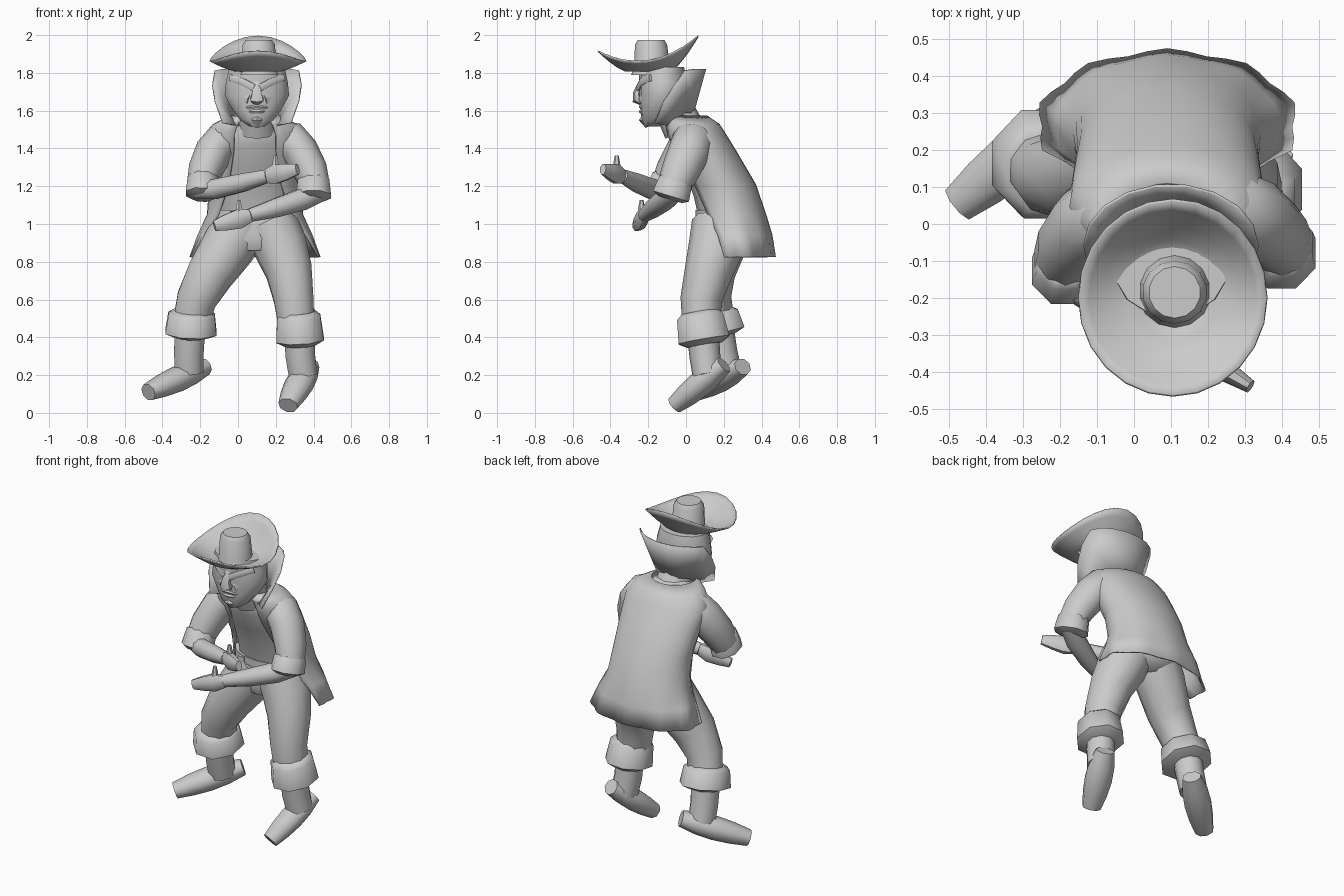
import bpy, bmesh
from math import sin, cos, pi, radians
from mathutils import Vector

default_cube = bpy.data.objects.get("Cube")
if default_cube:
    bpy.data.objects.remove(default_cube)

grey = bpy.data.materials.new("plain grey")
grey.use_nodes = True
tone = (0.6, 0.6, 0.6, 1)
grey.diffuse_color = tone
grey.node_tree.nodes["Principled BSDF"].inputs["Base Color"].default_value = tone
UP = Vector((0, 0, 1))
ACROSS = Vector((1, 0, 0))
DEPTH = Vector((0, 1, 0))


def loft(name, rings, closed=True, caps=True, thickness=0):
    """Skin a list of equally long point rings."""
    bm = bmesh.new()
    rows = [[bm.verts.new(point) for point in ring] for ring in rings]
    count = len(rows[0])
    for lower, upper in zip(rows, rows[1:]):
        for i in range(count if closed else count - 1):
            j = (i + 1) % count
            bm.faces.new((lower[i], lower[j], upper[j], upper[i]))
    if caps:
        bm.faces.new(rows[0][::-1])
        bm.faces.new(rows[-1])
    bmesh.ops.recalc_face_normals(bm, faces=bm.faces)
    mesh = bpy.data.meshes.new(name)
    bm.to_mesh(mesh)
    bm.free()
    mesh.materials.append(grey)
    ob = bpy.data.objects.new(name, mesh)
    bpy.context.collection.objects.link(ob)
    if thickness:
        shell = ob.modifiers.new("thickness", 'SOLIDIFY')
        shell.thickness = thickness
        shell.offset = 0
    bpy.ops.object.select_all(action='DESELECT')
    ob.select_set(True)
    bpy.context.view_layer.objects.active = ob
    bpy.ops.object.shade_smooth_by_angle(angle=radians(50))


def ellipse(centre, u, v, sides):
    turns = [2 * pi * (i + .5) / sides for i in range(sides)]
    return [centre + u * cos(q) + v * sin(q) for q in turns]


def tube(name, path, radii, ref=ACROSS, aspect=1, sides=10):
    """Rings square to a path; aspect widens or narrows them across ref."""
    path = [Vector(point) for point in path]
    rings = []
    for k, (point, radius) in enumerate(zip(path, radii)):
        along = (path[min(k + 1, len(path) - 1)] - path[max(k - 1, 0)]).normalized()
        u = (ref - along * ref.dot(along)).normalized() * radius
        rings.append(ellipse(point, u, along.cross(u) * aspect, sides))
    loft(name, rings)


def stack(name, x, levels, sides=14):
    """Level rings: each gives y, z, half width and half depth."""
    loft(name, [ellipse(Vector((x, y, z)), ACROSS * wide, DEPTH * deep, sides)
                for y, z, wide, deep in levels])


def between(start, end, steps):
    start, end = Vector(start), Vector(end)
    return [start.lerp(end, i / (steps - 1)) for i in range(steps)]


def cuff(name, top, bottom, radius):
    """Turned-back roll with bevelled rims."""
    start, end = Vector(top), Vector(bottom)
    path = [start.lerp(end, t) for t in (0, .15, .85, 1)]
    tube(name, path, [radius * f for f in (.72, .95, 1.05, .7)], aspect=1.08, sides=8)


def hand(side, wrist, tip):
    """Flat mitten with a raised thumb."""
    path = between(wrist, tip, 4)
    tube(side + "_hand", path, (.036, .055, .046, .03), ref=UP, aspect=.65, sides=8)
    root = path[1] + UP * .02
    tube(side + "_thumb", between(root, root + UP * .08, 3), (.022, .018, .01), sides=6)


def foot(side, heel, toe):
    path = between(heel, toe, 5)
    level = (path[-1] - path[0]).cross(UP).normalized()
    tube(side + "_foot", path, (.055, .075, .08, .072, .055), ref=level, aspect=.85, sides=8)


# Hat: upswept brim and a short crown
def brim_point(f, q):
    s = sin(q)
    rim = .055 + .04 * s + .09 * s * s
    lift = rim * max(0, (f - .45) / .55) ** 1.3
    return (.105 + .255 * f * cos(q), -.2 + .265 * f * s, 1.81 + lift)


loft("hat_brim", [[brim_point(f, 2 * pi * i / 24) for i in range(24)]
                  for f in (.1, .45, .6, .75, .9, 1)], caps=False, thickness=.008)
stack("hat_crown", .11, [(-.18, 1.79, .11, .11), (-.18, 1.83, .095, .095),
                         (-.185, 1.95, .088, .085), (-.185, 1.975, .07, .07)])

# Head and face
stack("head", .1, [(-.18, 1.515, .04, .035), (-.165, 1.55, .09, .07), (-.14, 1.6, .13, .1),
                   (-.125, 1.68, .175, .125), (-.12, 1.75, .168, .13), (-.13, 1.83, .15, .12)])
tube("neck", [(.1, -.08, 1.64), (.1, -.01, 1.5)], (.1, .11))
tube("nose", [(.1, -.235, 1.76), (.1, -.262, 1.69), (.1, -.258, 1.66), (.1, -.235, 1.645)],
     (.018, .028, .04, .025), aspect=.7, sides=6)
tube("chin_beard", [(.1, -.2, 1.585), (.1, -.215, 1.55), (.1, -.2, 1.515)],
     (.02, .035, .015), sides=6)
for side, sign in (("left", 1), ("right", -1)):
    tube(side + "_brow", [(.1 + sign * x, y, z) for x, y, z in
                          ((.015, -.25, 1.72), (.07, -.235, 1.75), (.14, -.185, 1.775))],
         (.022, .022, .02), ref=UP, aspect=.75, sides=6)
    tube(side + "_cheek", [(.1 + sign * x, y, z) for x, y, z in
                           ((.04, -.232, 1.66), (.09, -.205, 1.68), (.14, -.15, 1.7))],
         (.03, .03, .03), ref=UP, aspect=.7, sides=6)
for name, z, reach, droop in (("upper_lip", 1.622, .09, .02), ("lower_lip", 1.595, .06, 0)):
    tube(name, [(.1 + reach * t, -.235 + .045 * t * t, z - droop * t * t)
                for t in (-1, -.5, 0, .5, 1)],
         (.006, .013, .012, .013, .006), ref=UP, aspect=1.3, sides=6)


# Tall flared collar, open at the front
def collar_point(h, degrees):
    a = radians(degrees)
    lift = min(1, (130 - abs(degrees)) / 62)
    low = Vector((.1 + .12 * sin(a), -.035 + .075 * cos(a), 1.52 + .07 * lift))
    high = Vector((.1 + .235 * sin(a), -.06 + .165 * cos(a), 1.535 + .285 * lift ** .8))
    return low.lerp(high, h)


loft("collar", [[collar_point(h, d) for d in range(-130, 131, 20)] for h in (0, .5, 1)],
     closed=False, caps=False, thickness=.008)

# Shirt body, hips and belt
stack("shirt", .095, [(.2, 1.02, .2, .13), (.17, 1.15, .2, .13), (.11, 1.3, .2, .13),
                      (.06, 1.42, .2, .14), (.02, 1.52, .15, .12), (0, 1.57, .09, .08)])
stack("hips", .085, [(.17, .86, .13, .11), (.19, .92, .21, .155), (.21, 1.07, .22, .14)])
stack("belt", .09, [(.205, z, .235, .155) for z in (1.03, 1.075)])
stack("belt_buckle", -.02, [(.07, z, .03, .02) for z in (1.02, 1.07)], sides=4)


# Long open coat, draped from the shoulders and pleated below the waist
def coat_ring(y, z, wide, deep, sweep):
    ring = []
    for i in range(25):
        a = radians(sweep * (i / 12 - 1))
        pleat = 1 + max(0, 1.05 - z) * .14 * cos(i * pi / 2)
        ring.append((.09 + wide * pleat * sin(a), y + deep * pleat * cos(a), z))
    return ring


coat_levels = [(-.01, 1.57, .13, .12, 155), (.03, 1.525, .22, .145, 155),
               (.05, 1.47, .26, .16, 155), (.1, 1.38, .255, .165, 154),
               (.19, 1.21, .24, .175, 145), (.235, 1.05, .25, .185, 130),
               (.26, .94, .3, .19, 118), (.27, .825, .345, .195, 110)]
loft("coat", [coat_ring(*level) for level in coat_levels],
     closed=False, caps=False, thickness=.01)

# Left arm, folded low across the waist
sleeve_radii = (.07, .1, .1, .092, .08)
tube("left_sleeve", [(.2, .05, 1.48), (.27, .04, 1.45), (.33, .015, 1.38),
                     (.385, -.03, 1.28), (.41, -.065, 1.2)], sleeve_radii, aspect=1.1)
cuff("left_sleeve_cuff", (.4, -.05, 1.245), (.4, -.085, 1.13), .095)
tube("left_forearm", [(.43, -.06, 1.17), (.34, -.11, 1.13), (.2, -.17, 1.085),
                      (.06, -.22, 1.045)], (.055, .06, .052, .036), ref=UP)
hand("left", (.07, -.22, 1.045), (-.125, -.265, .99))

# Right arm, raised forward above the left
tube("right_sleeve", [(0, .05, 1.48), (-.07, .04, 1.45), (-.13, 0, 1.38),
                      (-.175, -.06, 1.28), (-.195, -.1, 1.2)], sleeve_radii, aspect=1.1)
cuff("right_sleeve_cuff", (-.185, -.09, 1.26), (-.19, -.135, 1.14), .09)
tube("right_forearm", [(-.22, -.12, 1.18), (-.12, -.18, 1.185), (.03, -.265, 1.22),
                       (.16, -.34, 1.255)], (.05, .055, .05, .036), ref=UP)
hand("right", (.14, -.33, 1.25), (.315, -.44, 1.29))

# Left leg, bearing forward
trouser_radii = (.15, .147, .128, .11, .1)
boot_radii = (.085, .082, .08)
tube("left_trouser", [(.17, .18, 1), (.225, .16, .88), (.27, .12, .75), (.295, .08, .6),
                      (.31, .08, .46)], trouser_radii)
cuff("left_boot_top", (.32, .07, .535), (.33, .1, .36), .13)
tube("left_boot", [(.325, .09, .42), (.33, .1, .3), (.345, .115, .2)], boot_radii)
foot("left", (.38, .2, .255), (.265, -.06, .04))

# Right leg, stepping out to the side
tube("right_trouser", [(.03, .19, 1), (-.05, .17, .88), (-.15, .13, .73), (-.22, .13, .6),
                       (-.25, .16, .47)], trouser_radii)
cuff("right_boot_top", (-.245, .14, .54), (-.25, .17, .405), .14)
tube("right_boot", [(-.255, .17, .44), (-.26, .19, .32), (-.26, .215, .22)], boot_radii)
foot("right", (-.175, .3, .245), (-.475, .055, .11))
